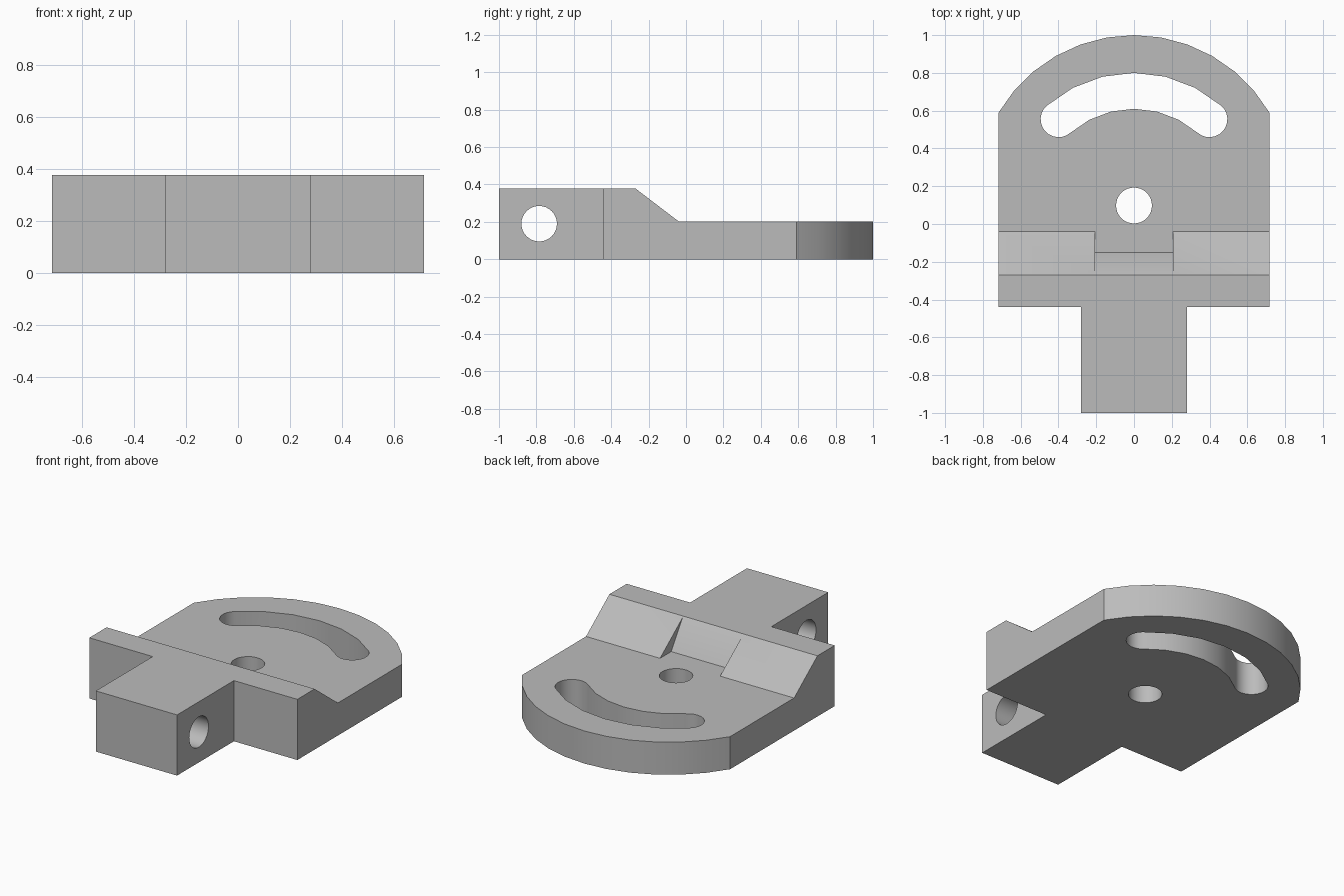
import bpy, bmesh
from math import sin, cos, radians
from mathutils import Vector

cube = bpy.data.objects.get("Cube")
if cube:
    bpy.data.objects.remove(cube, do_unlink=True)

HEIGHT, PLATE = 0.378, 0.203   # block top, plate top
HALF = 0.717                   # half width of the plate


def arc(cx, cy, r, start, end, steps):
    """Points on an arc; angles in degrees, measured from +y towards +x."""
    angles = [radians(start + (end - start) * i / steps) for i in range(steps + 1)]
    return [(cx + r * sin(a), cy + r * cos(a)) for a in angles]


def prism(name, points, low, high, axis="z"):
    """Extrude a profile: (x, y) along z, or (y, z) along x."""
    place = (lambda p: (p[0], p[1], low)) if axis == "z" else (lambda p: (low, p[0], p[1]))
    push = Vector((0, 0, high - low)) if axis == "z" else Vector((high - low, 0, 0))
    bm = bmesh.new()
    face = bm.faces.new([bm.verts.new(place(p)) for p in points])
    made = bmesh.ops.extrude_face_region(bm, geom=[face])["geom"]
    bmesh.ops.translate(bm, vec=push, verts=[v for v in made if isinstance(v, bmesh.types.BMVert)])
    bmesh.ops.recalc_face_normals(bm, faces=bm.faces)
    mesh = bpy.data.meshes.new(name)
    bm.to_mesh(mesh)
    bm.free()
    obj = bpy.data.objects.new(name, mesh)
    bpy.context.collection.objects.link(obj)
    return obj


# Bracket outline: rounded back, straight sides, narrow front stem
outline = arc(0, 0.168, 0.832, -59.5, 59.5, 12)
outline += [(HALF, -0.44), (0.28, -0.44), (0.28, -1), (-0.28, -1), (-0.28, -0.44), (-HALF, -0.44)]
bracket = prism("pivot_bracket", outline, 0, HEIGHT)

# Curved slot outline: outer arc, end cap, inner arc, end cap
END, MID, CAP = 41.3, 0.605, 0.095
ex, ey = MID * sin(radians(END)), 0.1 + MID * cos(radians(END))
slot = arc(0, 0.1, MID + CAP, -END, END, 6)
slot += arc(ex, ey, CAP, END, END + 180, 12)[1:-1]
slot += arc(0, 0.1, MID - CAP, END, -END, 6)
slot += arc(-ex, ey, CAP, 180 - END, 360 - END, 12)[1:-1]

cutters = [
    # Lowered plate with sloped shoulder
    prism("slope_cutter", [(-0.04, PLATE), (1.2, PLATE), (1.2, 0.5), (-0.43, 0.5)], -1, 1, "x"),
    # Steeper notch in the shoulder
    prism("notch_cutter", [(-0.15, PLATE), (0, PLATE), (0, 0.5), (-0.345, 0.5)], -0.207, 0.207, "x"),
    prism("slot_cutter", slot, -0.2, 0.6),
    prism("pivot_hole_cutter", arc(0, 0.098, 0.095, 0, 360, 32)[:-1], -0.2, 0.6),
    prism("cross_hole_cutter", arc(-0.785, 0.19, 0.095, 0, 360, 32)[:-1], -1, 1, "x"),
]

bpy.ops.object.select_all(action="DESELECT")
bpy.context.view_layer.objects.active = bracket
bracket.select_set(True)
for cutter in cutters:
    cutter.hide_render = True
    mod = bracket.modifiers.new(cutter.name, "BOOLEAN")
    mod.operation, mod.solver, mod.object = "DIFFERENCE", "EXACT", cutter
    bpy.ops.object.modifier_apply(modifier=mod.name)
    bpy.data.objects.remove(cutter, do_unlink=True)

# Plain grey material
grey = bpy.data.materials.new("plain_grey")
grey.use_nodes = True
colour = (0.5, 0.5, 0.5, 1)
grey.diffuse_color = colour
grey.node_tree.nodes["Principled BSDF"].inputs["Base Color"].default_value = colour
bracket.data.materials.clear()
bracket.data.materials.append(grey)
bpy.ops.object.shade_smooth_by_angle(angle=radians(30))
